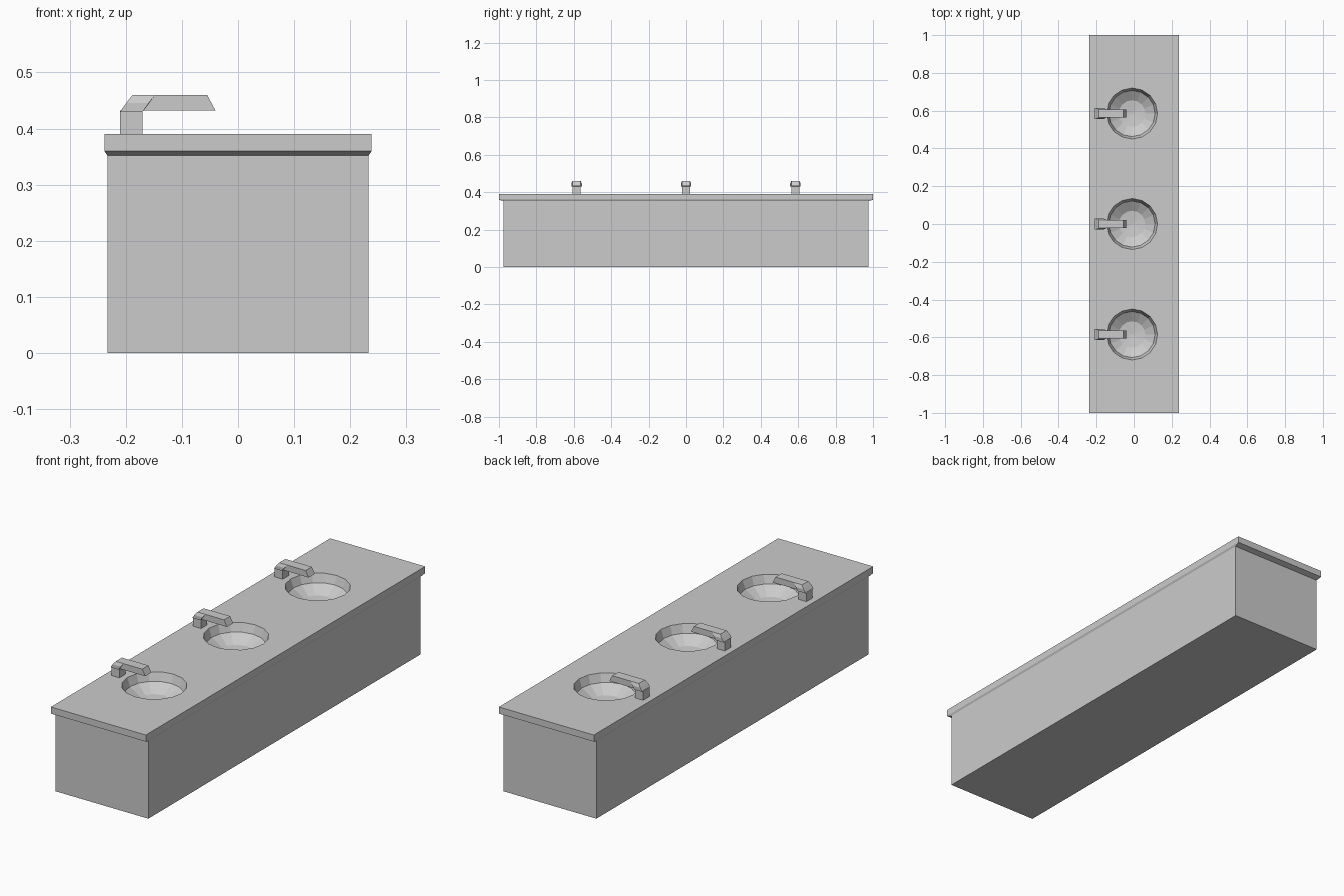
import bpy, bmesh
from math import cos, sin, pi

if "Cube" in bpy.data.objects:
    bpy.data.objects.remove(bpy.data.objects["Cube"])

SIDES = 16
BASIN_X = -0.01
STATIONS = (-0.585, 0.0, 0.585)


def finish(bm, name):
    me = bpy.data.meshes.new(name)
    bm.to_mesh(me)
    bm.free()
    ob = bpy.data.objects.new(name, me)
    bpy.context.collection.objects.link(ob)
    return ob


def rect(bm, hx, hy, z):
    return [bm.verts.new((sx * hx, sy * hy, z))
            for sx, sy in ((-1, -1), (1, -1), (1, 1), (-1, 1))]


def circle(bm, r, y, z):
    return [bm.verts.new((BASIN_X + r * cos(2 * pi * i / SIDES),
                          y + r * sin(2 * pi * i / SIDES), z)) for i in range(SIDES)]


def skin(bm, lower, upper):
    n = len(lower)
    for i in range(n):
        j = (i + 1) % n
        bm.faces.new((lower[i], lower[j], upper[j], upper[i]))


def loop_edges(bm, ring):
    return [bm.edges.new((ring[i], ring[(i + 1) % len(ring)])) for i in range(len(ring))]


# Cabinet: open at the top so the basins hang inside it
bm = bmesh.new()
low, high = rect(bm, 0.233, 0.975, 0), rect(bm, 0.233, 0.975, 0.352)
bm.faces.new(low[::-1])
skin(bm, low, high)
finish(bm, "cabinet")

# Countertop: chamfered lip and a top face with three round openings
bm = bmesh.new()
rings = [rect(bm, 0.233, 0.975, 0.352), rect(bm, 0.238, 1, 0.36), rect(bm, 0.238, 1, 0.39)]
for a, b in zip(rings, rings[1:]):
    skin(bm, a, b)
edges = [bm.edges.get((rings[2][i], rings[2][(i + 1) % 4])) for i in range(4)]
for y in STATIONS:
    edges += loop_edges(bm, circle(bm, 0.135, y, 0.39))
bmesh.ops.triangle_fill(bm, edges=edges, use_beauty=True, normal=(0, 0, 1))
finish(bm, "countertop")


# Basin: faceted bowl of stacked rings
def basin(y, name):
    bm = bmesh.new()
    rings = [circle(bm, r, y, z) for r, z in
             ((0.07, 0.318), (0.122, 0.352), (0.135, 0.39))]
    for a, b in zip(rings, rings[1:]):
        skin(bm, a, b)
    centre = bm.verts.new((BASIN_X, y, 0.311))
    for i in range(SIDES):
        bm.faces.new((centre, rings[0][i], rings[0][(i + 1) % SIDES]))
    for f in bm.faces:
        f.normal_update()
        f.normal_flip() if f.normal.z < 0 else None
    finish(bm, name)


# Tap: post, flared elbow and spout, each a hull of mirrored (x, z, half width) points
POST = [(x, z, 0.022) for x in (-0.21, -0.17) for z in (0.39, 0.432)]
ELBOW = [(-0.21, 0.43, 0.028), (-0.17, 0.43, 0.028), (-0.199, 0.446, 0.028),
         (-0.159, 0.446, 0.028), (-0.188, 0.46, 0.022), (-0.148, 0.46, 0.022)]
SPOUT = [(-0.17, 0.432, 0.022), (-0.148, 0.46, 0.022),
         (-0.055, 0.46, 0.022), (-0.04, 0.432, 0.022)]


def hull(points, y, name):
    bm = bmesh.new()
    for x, z, w in points:
        for s in (-1, 1):
            bm.verts.new((x, y + s * w, z))
    bmesh.ops.convex_hull(bm, input=bm.verts[:])
    bmesh.ops.dissolve_limit(bm, angle_limit=0.02, verts=bm.verts[:], edges=bm.edges[:])
    bmesh.ops.recalc_face_normals(bm, faces=bm.faces[:])
    finish(bm, name)


for n, y in enumerate(STATIONS, 1):
    basin(y, f"basin_{n}")
    hull(POST, y, f"tap_post_{n}")
    hull(ELBOW, y, f"tap_elbow_{n}")
    hull(SPOUT, y, f"tap_spout_{n}")
